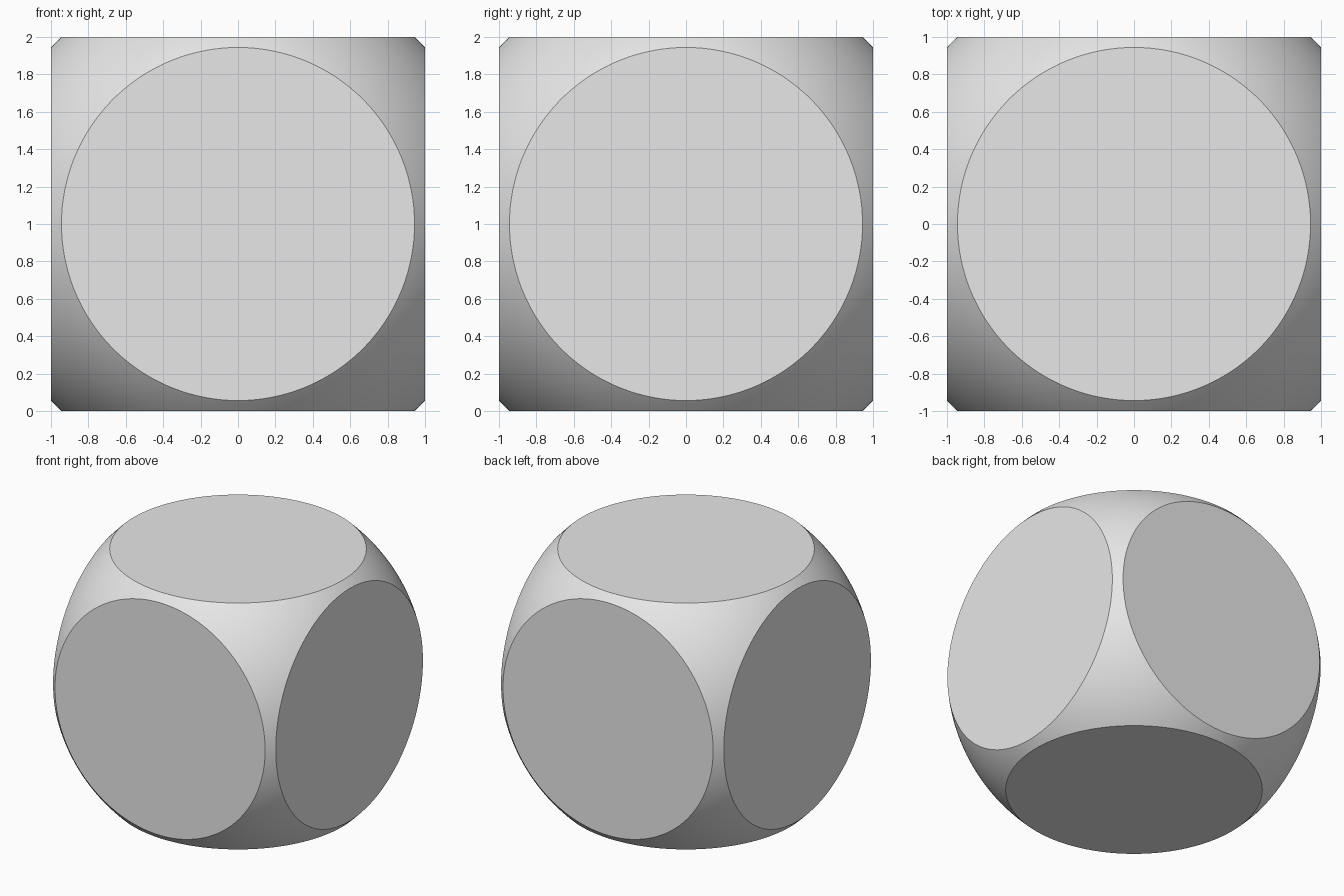
import bpy
import bmesh
import math
from mathutils import Vector

if "Cube" in bpy.data.objects:
    bpy.data.objects.remove(bpy.data.objects["Cube"], do_unlink=True)

HALF = 1.0                                 # centre to each flat face
FACE_RADIUS = 0.944                        # radius of each round flat
SPHERE_RADIUS = math.hypot(HALF, FACE_RADIUS)

# Plain grey material
grey = bpy.data.materials.new("light_grey")
grey.use_nodes = True
colour = (0.8, 0.8, 0.8, 1)
grey.diffuse_color = colour
grey.node_tree.nodes["Principled BSDF"].inputs["Base Color"].default_value = colour

# Sphere sliced by the six sides of a cube, each slice capped with a flat disc
bm = bmesh.new()
bmesh.ops.create_uvsphere(bm, u_segments=192, v_segments=96, radius=SPHERE_RADIUS)
for axis in range(3):
    for sign in (-1, 1):
        normal = Vector((0, 0, 0))
        normal[axis] = sign
        cut = bmesh.ops.bisect_plane(
            bm, geom=bm.verts[:] + bm.edges[:] + bm.faces[:], dist=1e-5,
            plane_co=normal * HALF, plane_no=normal, clear_outer=True)
        rim = [e for e in cut["geom_cut"] if isinstance(e, bmesh.types.BMEdge)]
        bmesh.ops.edgeloop_fill(bm, edges=rim)
bmesh.ops.recalc_face_normals(bm, faces=bm.faces[:])
bmesh.ops.translate(bm, verts=bm.verts[:], vec=(0, 0, HALF))

mesh = bpy.data.meshes.new("rounded_cube")
bm.to_mesh(mesh)
bm.free()
mesh.materials.append(grey)
body = bpy.data.objects.new("rounded_cube", mesh)
bpy.context.collection.objects.link(body)

# Smooth sphere surface with crisp disc rims
bpy.ops.object.select_all(action="DESELECT")
body.select_set(True)
bpy.context.view_layer.objects.active = body
bpy.ops.object.shade_smooth_by_angle(angle=math.radians(25))
